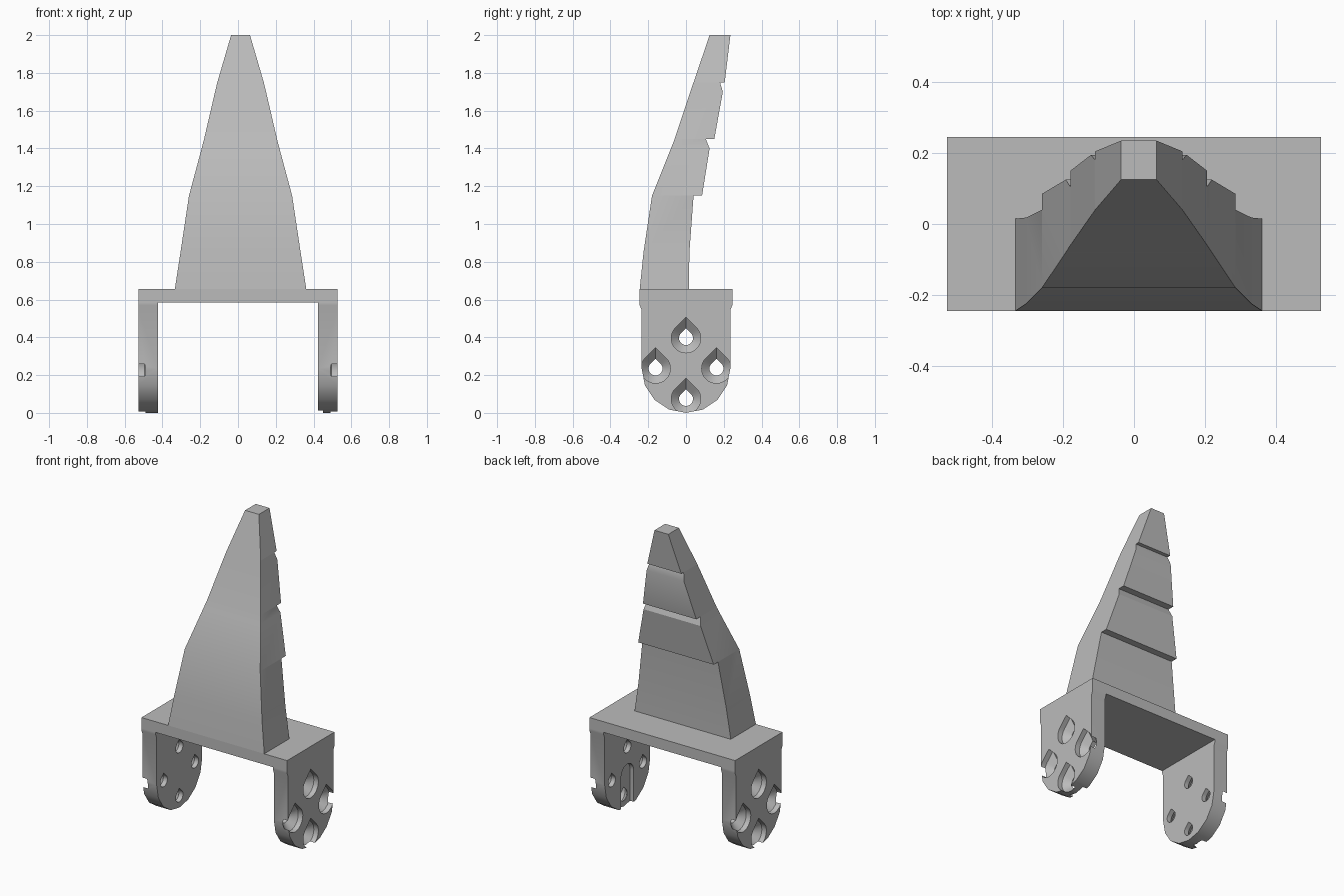
import bpy, bmesh
from math import sin, cos, pi, radians

if "Cube" in bpy.data.objects:
    bpy.data.objects.remove(bpy.data.objects["Cube"])

grey = bpy.data.materials.new("plain_grey")
grey.use_nodes = True
colour = (0.5, 0.5, 0.5, 1)
grey.diffuse_color = colour
grey.node_tree.nodes["Principled BSDF"].inputs["Base Color"].default_value = colour


def loft(name, rings):
    """Closed solid through matching rings of points."""
    bm = bmesh.new()
    rows = [[bm.verts.new(p) for p in ring] for ring in rings]
    n = len(rows[0])
    for a, b in zip(rows, rows[1:]):
        for i in range(n):
            j = (i + 1) % n
            bm.faces.new((a[i], a[j], b[j], b[i]))
    bm.faces.new(rows[0][::-1])
    bm.faces.new(rows[-1])
    bmesh.ops.remove_doubles(bm, verts=bm.verts, dist=1e-5)
    bmesh.ops.recalc_face_normals(bm, faces=bm.faces)
    mesh = bpy.data.meshes.new(name)
    bm.to_mesh(mesh)
    bm.free()
    mesh.materials.append(grey)
    obj = bpy.data.objects.new(name, mesh)
    bpy.context.collection.objects.link(obj)
    return obj


def smooth(obj):
    bpy.ops.object.select_all(action='DESELECT')
    obj.select_set(True)
    bpy.context.view_layer.objects.active = obj
    bpy.ops.object.shade_smooth_by_angle(angle=radians(30))


def extrude_x(name, outline, x0, x1):
    return loft(name, [[(x, y, z) for y, z in outline] for x in (x0, x1)])


def carve(obj, cutters):
    for c in cutters:
        mod = obj.modifiers.new("cut", 'BOOLEAN')
        mod.operation, mod.solver, mod.object = 'DIFFERENCE', 'EXACT', c
        c.hide_render = True
    bpy.context.view_layer.update()
    deps = bpy.context.evaluated_depsgraph_get()
    carved = bpy.data.meshes.new_from_object(obj.evaluated_get(deps))
    obj.modifiers.clear()
    obj.data = carved
    for c in cutters:
        bpy.data.objects.remove(c)


def teardrop(x, cy, cz, r):
    """Circle with a pointed 45 degree roof."""
    arc = [pi * (0.75 + 1.5 * i / 24) for i in range(25)]
    pts = [(x, cy + r * cos(a), cz + r * sin(a)) for a in arc]
    return pts + [(x, cy, cz + r * 2 ** 0.5)]


# Tapering blade: height, half width, front y, back y
sections = [
    (0.655, 0.348, -0.245, 0.015), (0.85, 0.318, -0.225, 0.018),
    (1.15, 0.273, -0.18, 0.04), (1.15, 0.273, -0.18, 0.085),
    (1.40, 0.206, -0.08, 0.125), (1.45, 0.193, -0.06, 0.105),
    (1.45, 0.193, -0.06, 0.15), (1.70, 0.135, 0.023, 0.195),
    (1.75, 0.123, 0.04, 0.18), (1.75, 0.123, 0.04, 0.205),
    (2.00, 0.05, 0.125, 0.235)]
MID = 0.0135
blade = loft("stepped_blade", [
    [(MID - w, f, z), (MID + w, f, z), (MID + w, b, z), (MID - w, b, z)]
    for z, w, f, b in sections])
smooth(blade)

# Flat bridge plate
TOP, UNDER, DEEP, OUT, IN = 0.655, 0.585, 0.245, 0.527, 0.424
plate = extrude_x("bridge_plate", [(-DEEP, UNDER), (DEEP, UNDER), (DEEP, TOP), (-DEEP, TOP)],
                  -OUT, OUT)

# Round-ended side legs with countersunk teardrop holes
R, CZ, RING = 0.235, 0.235, 0.161
leg_outline = [(-DEEP, UNDER), (-DEEP, 0.57), (-R, 0.545)]
leg_outline += [(-R * cos(pi * i / 8), CZ - R * sin(pi * i / 8)) for i in range(9)]
leg_outline += [(R, 0.545), (DEEP, 0.57), (DEEP, UNDER)]

for side, label in ((1, "left_leg"), (-1, "right_leg")):
    leg = extrude_x(label, leg_outline, side * IN, side * OUT)
    cutters = []
    for k in range(4):
        cy, cz = RING * cos(k * pi / 2), CZ + RING * sin(k * pi / 2)
        steps = [(0.55, 0.078), (0.494, 0.078), (0.454, 0.037), (0.38, 0.037)]
        cutters.append(loft("hole_cutter", [teardrop(side * x, cy, cz, r) for x, r in steps]))
    if side == 1:
        # Arched slot on the inner face of one leg
        arch = [(0.065 * cos(pi * i / 12), 0.22 + 0.065 * sin(pi * i / 12)) for i in range(13)]
        arch += [(-0.065, -0.05), (0.065, -0.05)]
        cutters.append(extrude_x("slot_cutter", arch, 0.39, 0.451))
    carve(leg, cutters)
    smooth(leg)
